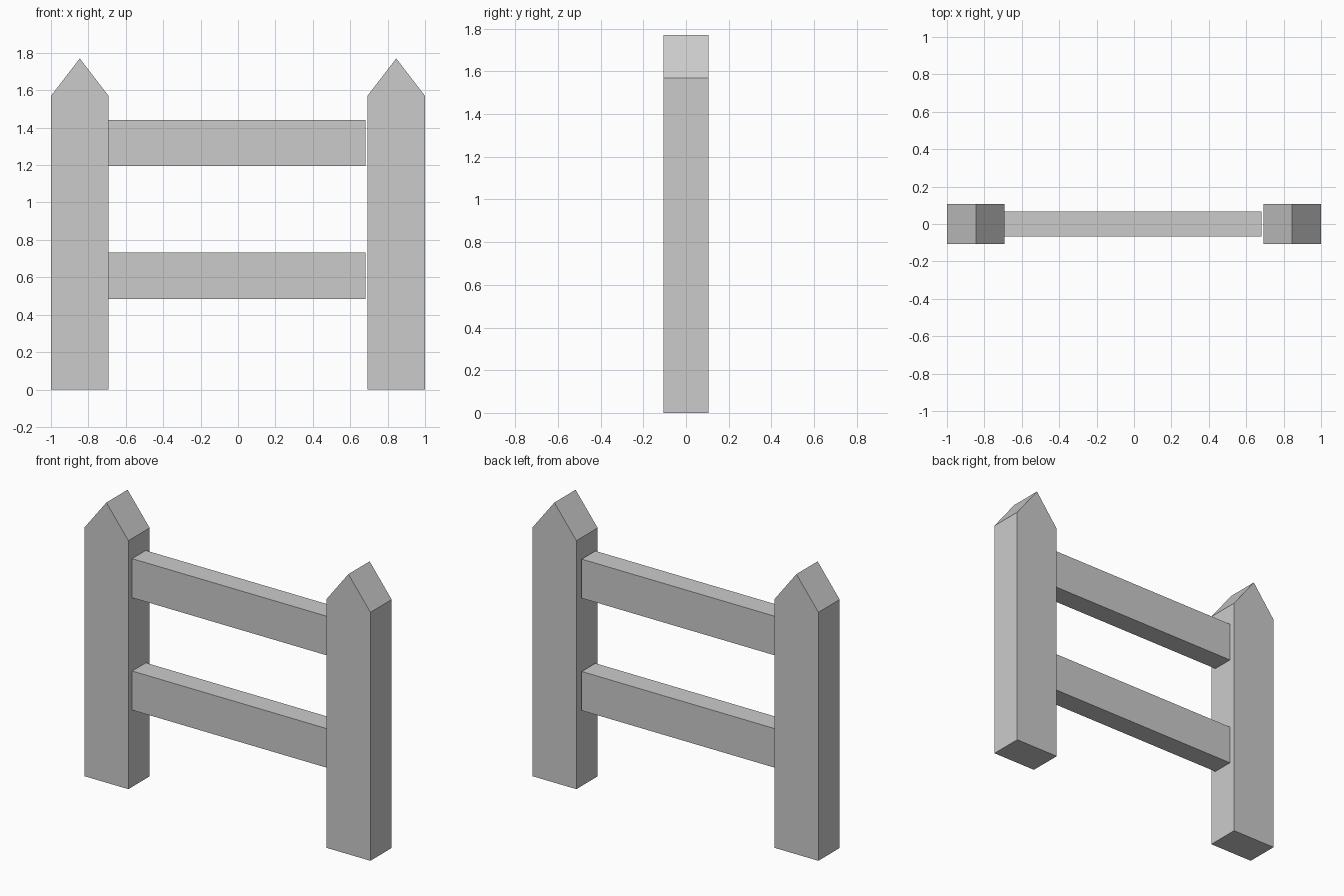
import bpy, bmesh

if "Cube" in bpy.data.objects:
    bpy.data.objects.remove(bpy.data.objects["Cube"])


def extrude_profile(name, profile, half_depth):
    """Extrude an (x, z) outline along y, centred on y = 0."""
    bm = bmesh.new()
    face = bm.faces.new([bm.verts.new((x, -half_depth, z)) for x, z in profile])
    result = bmesh.ops.extrude_face_region(bm, geom=[face])
    moved = [v for v in result["geom"] if isinstance(v, bmesh.types.BMVert)]
    bmesh.ops.translate(bm, verts=moved, vec=(0, 2 * half_depth, 0))
    bmesh.ops.recalc_face_normals(bm, faces=bm.faces)
    mesh = bpy.data.meshes.new(name)
    bm.to_mesh(mesh)
    bm.free()
    obj = bpy.data.objects.new(name, mesh)
    bpy.context.collection.objects.link(obj)
    return obj


# Pointed posts
half_width = 0.154
post_profile = [(-half_width, 0), (half_width, 0), (half_width, 1.57),
                (0, 1.77), (-half_width, 1.57)]
for side, x in (("left", -0.846), ("right", 0.846)):
    post = extrude_profile(side + "_post", post_profile, 0.106)
    post.location.x = x

# Horizontal rails, stopping just short of the right post
x0, x1 = -0.692, 0.682
for level, z0, z1 in (("lower", 0.485, 0.732), ("upper", 1.195, 1.442)):
    extrude_profile(level + "_rail", [(x0, z0), (x1, z0), (x1, z1), (x0, z1)], 0.068)
